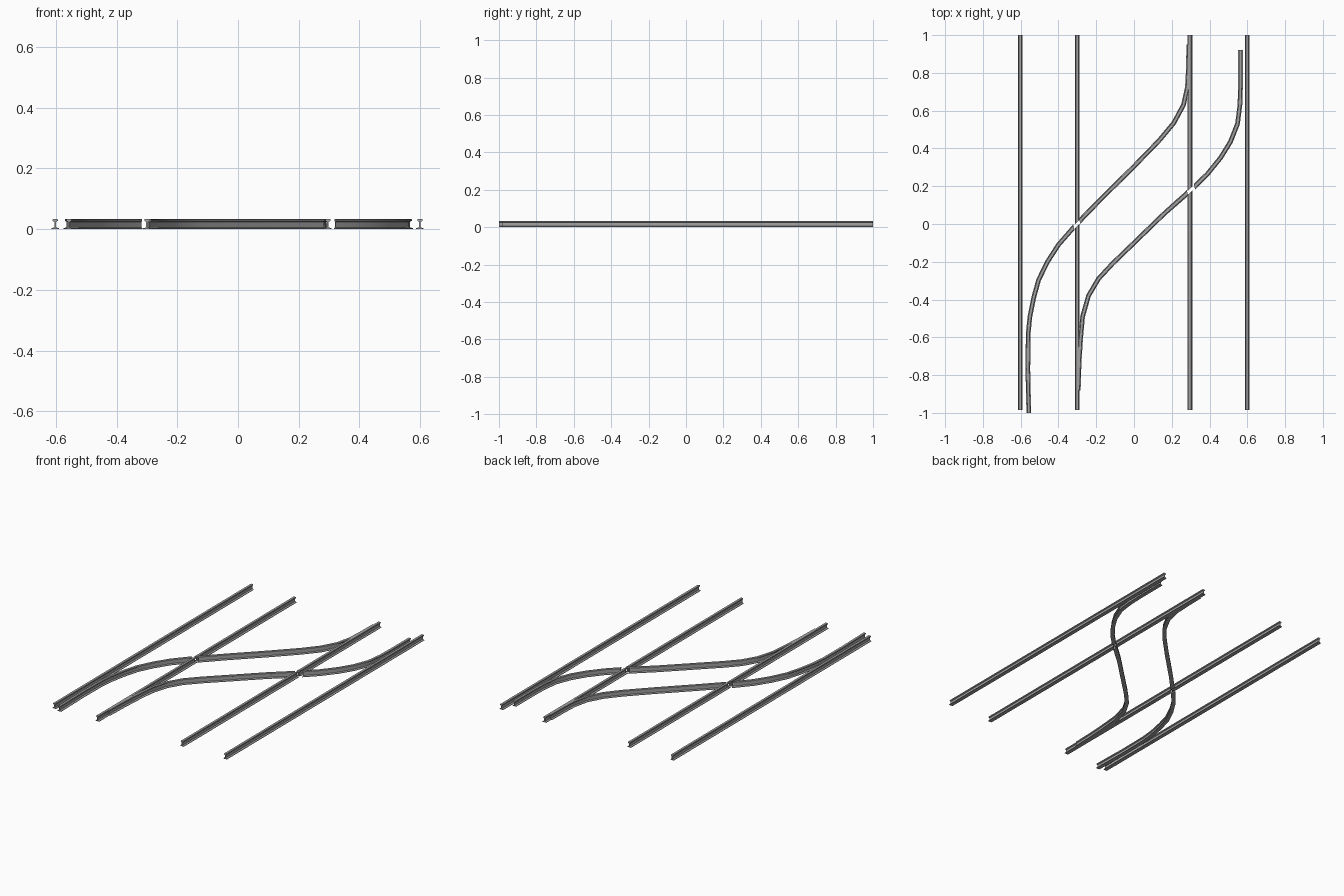
import bpy, bmesh
from mathutils import Vector

if "Cube" in bpy.data.objects:
    bpy.data.objects.remove(bpy.data.objects["Cube"])

steel = bpy.data.materials.new("steel grey")
steel.diffuse_color = (0.37, 0.37, 0.37, 1)
steel.use_nodes = True
steel.node_tree.nodes["Principled BSDF"].inputs["Base Color"].default_value = steel.diffuse_color

# Half of the I-shaped rail section: (sideways, height), base to head
HALF = [(0.0125, 0.0), (0.0125, 0.003), (0.0025, 0.006), (0.0022, 0.024),
        (0.0085, 0.027), (0.0085, 0.032), (0.007, 0.034)]
SECTION = HALF + [(-x, z) for x, z in reversed(HALF)]


def rail(name, path, cut_start=None, cut_end=None):
    """Sweep the section along a flat path; a cut replaces the end's sideways direction."""
    pts = [Vector((x, y, 0)) for x, y in path]
    bm = bmesh.new()
    rings = []
    last = len(pts) - 1
    for i, p in enumerate(pts):
        a = (p - pts[i - 1]).normalized() if i else None
        b = (pts[i + 1] - p).normalized() if i < last else None
        t = ((a or b) + (b or a)).normalized()
        side = Vector((t.y, -t.x, 0)) / max(t.dot(a or b), 0.5)
        if i == 0 and cut_start:
            side = Vector((*cut_start, 0))
        if i == last and cut_end:
            side = Vector((*cut_end, 0))
        rings.append([bm.verts.new(p + side * x + Vector((0, 0, z))) for x, z in SECTION])
    n = len(SECTION)
    for r, s in zip(rings, rings[1:]):
        for k in range(n):
            bm.faces.new((r[k], r[(k + 1) % n], s[(k + 1) % n], s[k]))
    bm.faces.new(rings[0])
    bm.faces.new(rings[-1])
    bmesh.ops.recalc_face_normals(bm, faces=bm.faces)
    me = bpy.data.meshes.new(name)
    bm.to_mesh(me)
    bm.free()
    me.materials.append(steel)
    ob = bpy.data.objects.new(name, me)
    bpy.context.collection.objects.link(ob)
    bpy.context.view_layer.objects.active = ob
    ob.select_set(True)
    bpy.ops.object.shade_smooth_by_angle()
    ob.select_set(False)


# Outer straight rails
for side, x in (("left", -0.602), ("right", 0.599)):
    rail(f"{side}_outer_rail", [(x, -0.985), (x, 1.0)])

# Inner straight rails, each with a slanted gap where a crossover rail passes
for side, x, y in (("left", -0.30, 0.0), ("right", 0.296, 0.175)):
    slant = (1, 1.0)
    rail(f"{side}_inner_rail_front", [(x, -0.985), (x, y - 0.01)], cut_end=slant)
    rail(f"{side}_inner_rail_back", [(x, y + 0.01), (x, 1.0)], cut_start=slant)

# Crossover rails, broken on both sides of the inner rail they cross
rail("left_crossover_front", [
    (-0.557, -1.0), (-0.562, -0.77), (-0.56, -0.58), (-0.551, -0.49), (-0.531, -0.39),
    (-0.505, -0.296), (-0.458, -0.20), (-0.40, -0.11), (-0.318, -0.016)], cut_end=(0.3, -1.2))
rail("left_crossover_back", [
    (-0.288, 0.016), (-0.18, 0.127), (0.0, 0.305), (0.135, 0.444), (0.21, 0.534),
    (0.262, 0.63), (0.283, 0.725), (0.288, 0.82), (0.29, 0.95)], cut_start=(0.3, -1.2))
rail("right_crossover_front", [
    (-0.295, -0.88), (-0.291, -0.74), (-0.283, -0.61), (-0.272, -0.49), (-0.241, -0.38),
    (-0.188, -0.29), (-0.114, -0.21), (0.0, -0.10), (0.16, 0.055), (0.283, 0.164)],
    cut_end=(0.3, -1.2))
rail("right_crossover_back", [
    (0.32, 0.198), (0.389, 0.265), (0.458, 0.35), (0.51, 0.434), (0.548, 0.53),
    (0.561, 0.635), (0.564, 0.74), (0.564, 0.92)], cut_start=(0.3, -1.2))
